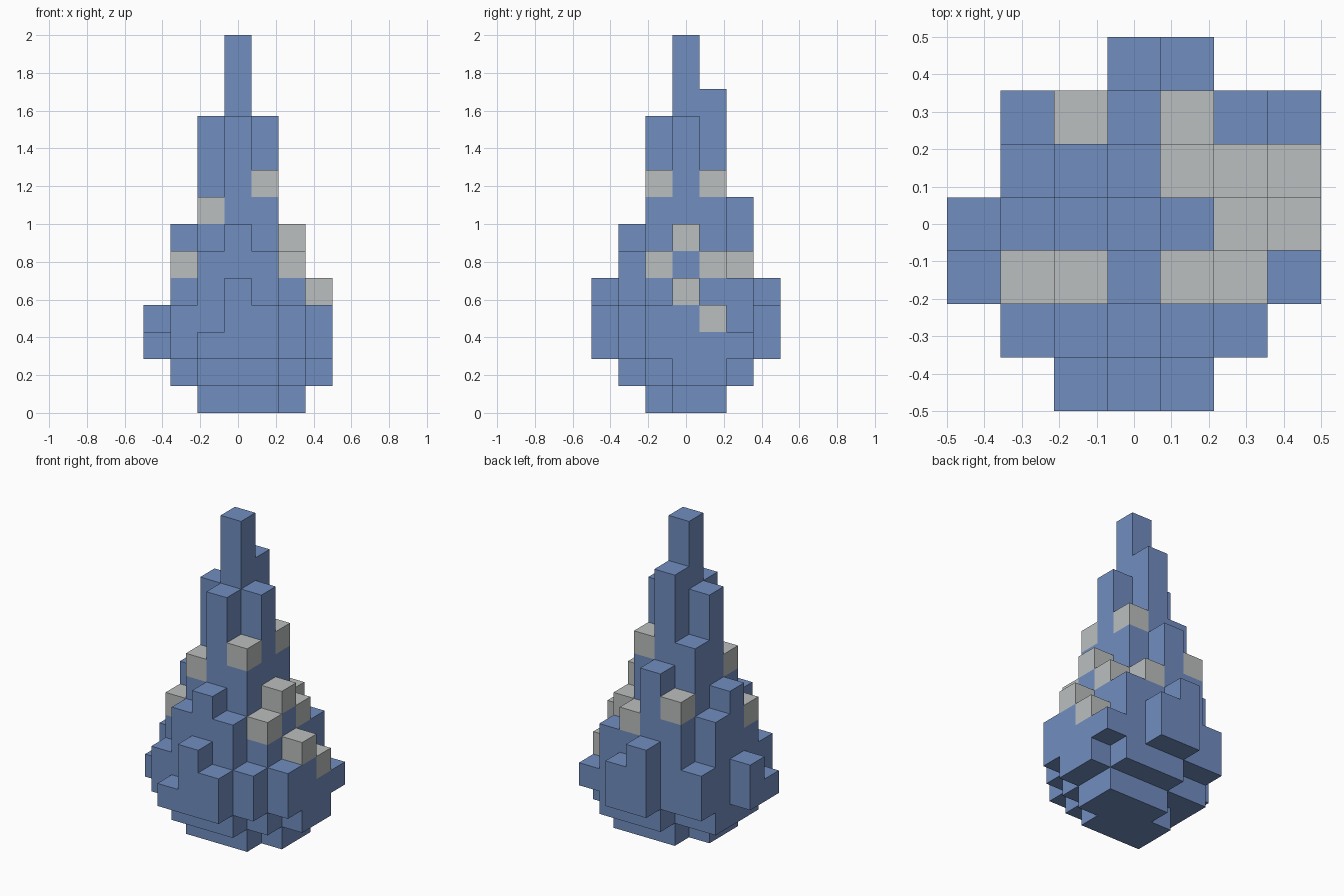
import bpy, bmesh
from mathutils import Vector

cube = bpy.data.objects.get("Cube")
if cube:
    bpy.data.objects.remove(cube, do_unlink=True)

UNIT = 1 / 7
HALF = 3.5

# Column tops, undersides and capped columns; rows run front to back, '.' is empty
TOPS = ["..354..", ".46764.", "368B964", "47BEB75", ".69C964", ".478653", "...54.."]
BASES = ["..222..", ".21112.", "2100012", "2100001", ".110001", ".221112", "...22.."]
CAPS = [".......", ".......", ".gg.gg.", ".....gg", "....ggg", "..g.g..", "......."]


def make_material(name, color):
    mat = bpy.data.materials.new(name)
    mat.use_nodes = True
    mat.diffuse_color = color
    mat.node_tree.nodes["Principled BSDF"].inputs["Base Color"].default_value = color
    return mat


def block_object(name, cells, solid, mat):
    """Build the exposed block sides of the given cells as one mesh."""
    bm = bmesh.new()
    corners = {}

    def corner(p):
        key = tuple(round(c) for c in p)
        if key not in corners:
            x, y, z = key
            corners[key] = bm.verts.new(((x - HALF) * UNIT, (y - HALF) * UNIT, z * UNIT))
        return corners[key]

    for cell in cells:
        centre = Vector(cell) + Vector((0.5, 0.5, 0.5))
        for axis in range(3):
            for sign in (-1, 1):
                n = Vector((0, 0, 0))
                n[axis] = sign
                if tuple(int(c) for c in Vector(cell) + n) in solid:
                    continue
                u = Vector((0, 0, 0))
                u[(axis + 1) % 3] = 1
                v = n.cross(u)
                mid = centre + n / 2
                bm.faces.new([corner(mid + (u * a + v * b) / 2)
                              for a, b in ((-1, -1), (1, -1), (1, 1), (-1, 1))])
    mesh = bpy.data.meshes.new(name)
    bm.to_mesh(mesh)
    bm.free()
    mesh.materials.append(mat)
    obj = bpy.data.objects.new(name, mesh)
    bpy.context.collection.objects.link(obj)
    return obj


# Sort the blocks into the spire body and the pale caps
body, caps = set(), set()
for y, row in enumerate(TOPS):
    for x, top in enumerate(row):
        if top == ".":
            continue
        height = int(top, 16)
        for z in range(int(BASES[y][x]), height):
            capped = z == height - 1 and CAPS[y][x] == "g"
            (caps if capped else body).add((x, y, z))

solid = body | caps
block_object("spire_body", sorted(body), solid, make_material("slate_blue", (0.165, 0.27, 0.53, 1)))
block_object("pale_caps", sorted(caps), solid, make_material("pale_grey", (0.50, 0.52, 0.52, 1)))
